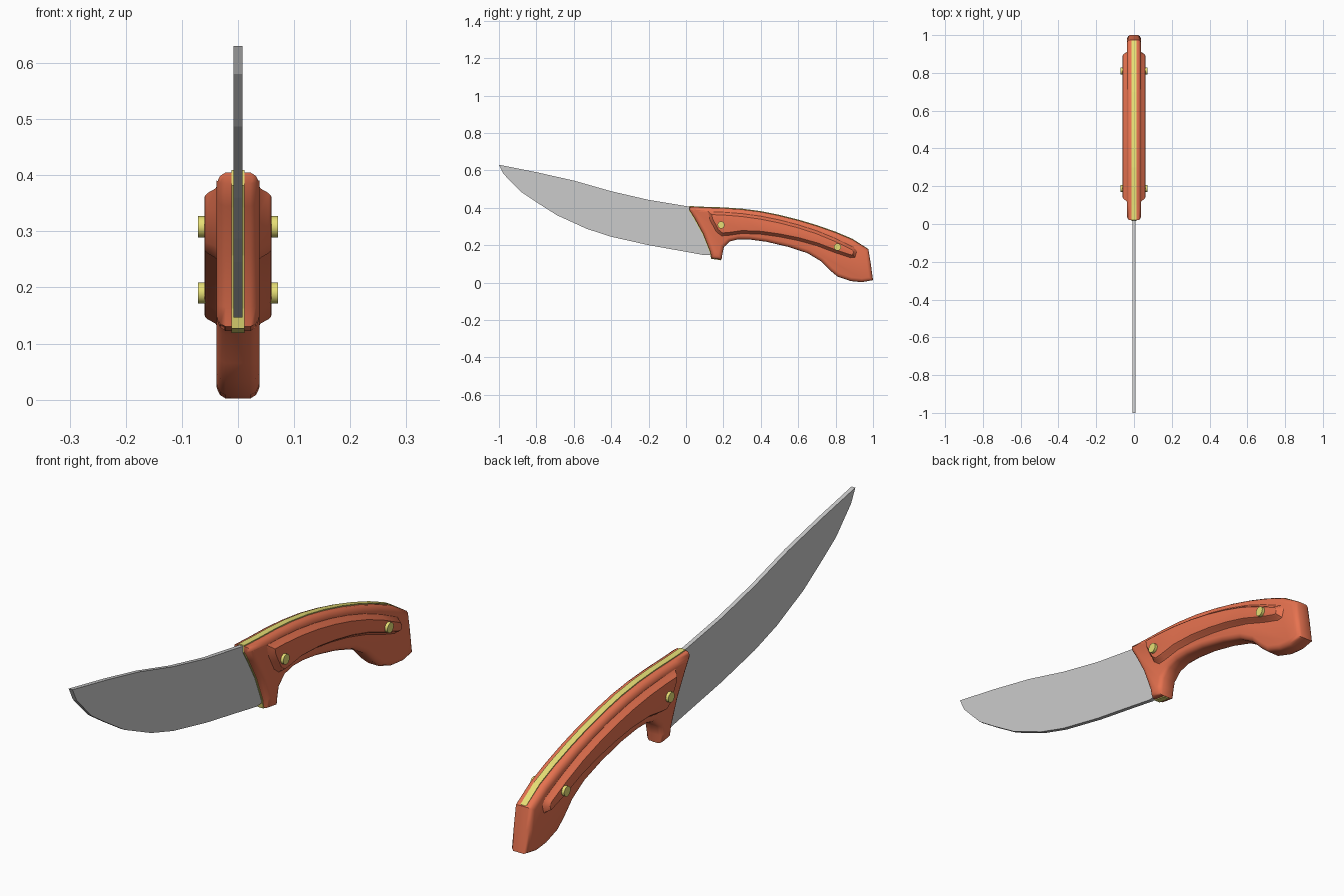
import bpy, bmesh, math
from mathutils import Vector

if "Cube" in bpy.data.objects:
    bpy.data.objects.remove(bpy.data.objects["Cube"])


def material(name, colour):
    m = bpy.data.materials.new(name)
    m.diffuse_color = (*colour, 1)
    m.use_nodes = True
    m.node_tree.nodes["Principled BSDF"].inputs["Base Color"].default_value = m.diffuse_color
    return m


RED = material("red_grip", (0.80, 0.17, 0.08))
BRASS = material("brass", (0.80, 0.74, 0.18))


def inset(points, d):
    # Mitred offset of a clockwise (y, z) outline towards its inside
    out, n = [], len(points)
    for i in range(n):
        p = Vector(points[i])
        a = (p - Vector(points[i - 1])).normalized()
        b = (Vector(points[(i + 1) % n]) - p).normalized()
        na, nb = Vector((a.y, -a.x)), Vector((b.y, -b.x))
        m = (na + nb).normalized()
        out.append(p + m * d / max(m.dot(na), 0.6))
    return out


def slab(name, outline, half_section, mat=None, smooth=None):
    # Loft a side outline across x; half_section lists (half width, inset)
    section = [(-x, d) for x, d in reversed(half_section)] + half_section
    bm = bmesh.new()
    rings = [[bm.verts.new((x, p[0], p[1])) for p in inset(outline, d)]
             for x, d in section]
    n = len(outline)
    for r0, r1 in zip(rings, rings[1:]):
        for i in range(n):
            j = (i + 1) % n
            bm.faces.new((r0[i], r0[j], r1[j], r1[i]))
    bm.faces.new(rings[0])
    bm.faces.new(rings[-1])
    bmesh.ops.recalc_face_normals(bm, faces=bm.faces)
    me = bpy.data.meshes.new(name)
    bm.to_mesh(me)
    bm.free()
    ob = bpy.data.objects.new(name, me)
    bpy.context.collection.objects.link(ob)
    if mat:
        me.materials.append(mat)
    if smooth:
        bpy.ops.object.select_all(action='DESELECT')
        bpy.context.view_layer.objects.active = ob
        ob.select_set(True)
        bpy.ops.object.shade_smooth_by_angle(angle=math.radians(smooth))
    return ob


# Blade: flat plate with upswept tip
slab("blade", [
    (-1, .63), (-.8, .59), (-.6, .545), (-.4, .488), (-.2, .442), (.04, .402),
    (.14, .2), (.15, .15), (.10, .146), (-.02, .168), (-.2, .2), (-.4, .245),
    (-.53, .287), (-.69, .36), (-.8, .43), (-.885, .487), (-.975, .58)],
    [(.008, 0)])

# Shared handle curves
spine = [(.02, .405), (.1, .401), (.2, .398), (.3, .391), (.4, .378),
         (.5, .358), (.6, .333), (.7, .303), (.8, .268), (.89, .23)]
front = [(.19, .122), (.137, .13), (.13, .165), (.092, .26), (.045, .345),
         (.02, .385)]
belly = [(.81, .032), (.77, .065), (.72, .115), (.65, .157), (.55, .19),
         (.43, .218), (.34, .23), (.28, .231), (.235, .22), (.203, .19),
         (.195, .155)]

# Handle body with rounded edges
slab("handle", spine + [(.975, .178), (.988, .1), (1, .013), (.94, .002),
                        (.88, .008)] + belly + front,
     [(.022, 0), (.032, .006), (.036, .014), (.038, .02)], RED, 40)

# Raised grip panels on both sides
slab("grip_panel", [
    (.115, .382), (.2, .379), (.3, .371), (.4, .357), (.5, .337), (.6, .311),
    (.7, .279), (.8, .238), (.9, .19), (.915, .165), (.905, .132), (.88, .13),
    (.8, .156), (.7, .194), (.6, .222), (.5, .242), (.4, .256), (.3, .26),
    (.23, .25), (.19, .247), (.16, .27), (.125, .335)],
    [(.036, 0), (.041, .006), (.054, .013), (.059, .018), (.060, .024)],
    RED, 35)

# Brass tang, slightly proud along the spine and front edge
slab("tang", [(y, z + .004) for y, z in spine] + [(.972, .181), (.965, .05),
                                                  (.88, .03)]
     + [(y, z + .012) for y, z in belly]
     + [(y - .003, z - .003) for y, z in front],
     [(.012, 0)], BRASS)

# Rivets through the handle
for i, (y, z) in enumerate([(.188, .308), (.81, .19)]):
    bpy.ops.mesh.primitive_cylinder_add(vertices=16, radius=.019, depth=.142,
                                        location=(0, y, z),
                                        rotation=(0, math.pi / 2, 0))
    ob = bpy.context.object
    ob.name = f"rivet_{i + 1}"
    ob.data.materials.append(BRASS)
    bpy.ops.object.shade_smooth_by_angle(angle=math.radians(30))
